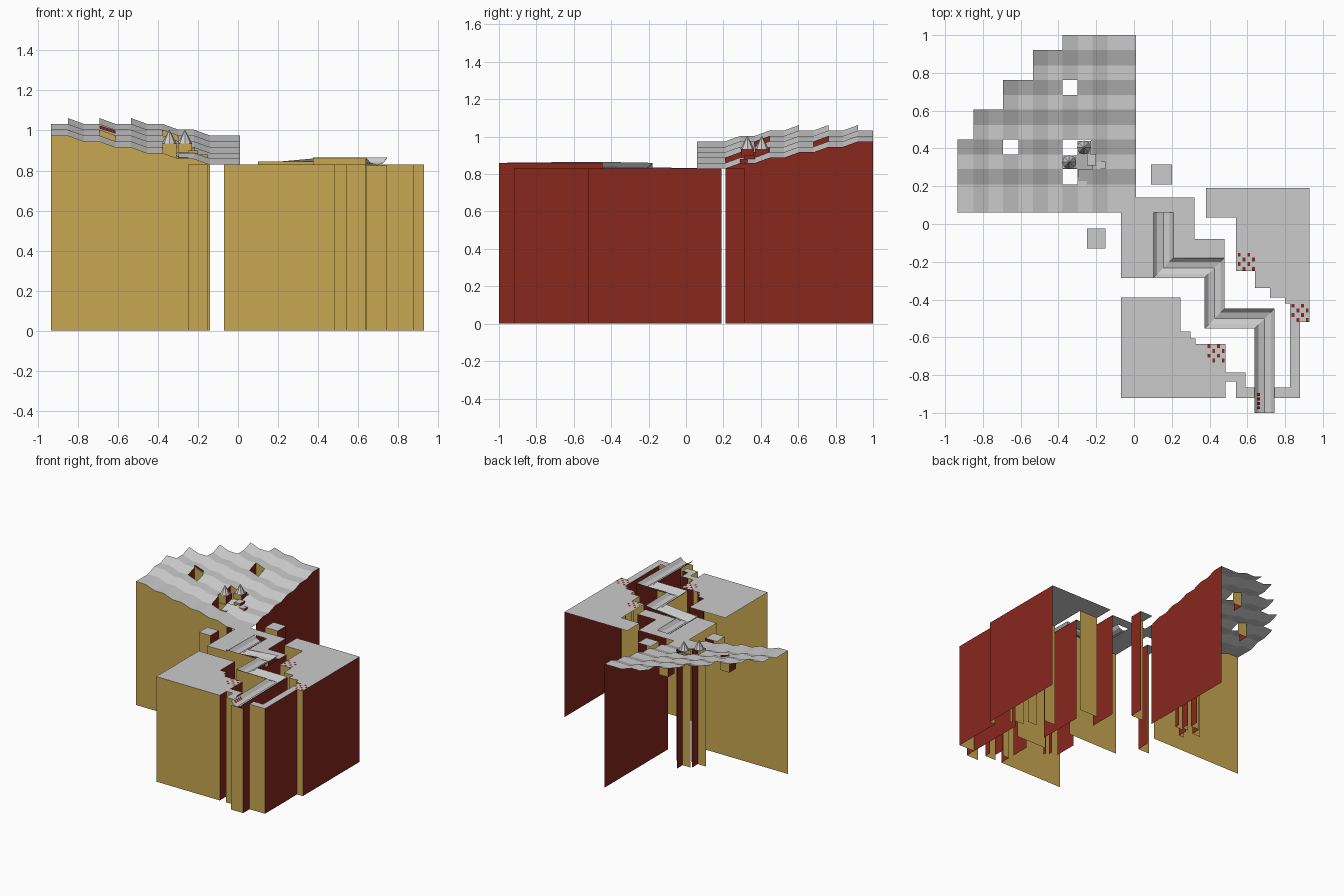
import bpy, bmesh
from mathutils import Vector

if "Cube" in bpy.data.objects:
    bpy.data.objects.remove(bpy.data.objects["Cube"])

G = 0.83  # general floor level


def mat(name, col):
    m = bpy.data.materials.new(name)
    m.diffuse_color = col
    m.use_nodes = True
    m.node_tree.nodes["Principled BSDF"].inputs["Base Color"].default_value = m.diffuse_color
    return m


YELLOW = mat("ochre", (0.58, 0.39, 0.085, 1))
RED = mat("brick", (0.25, 0.02, 0.012, 1))


def make(name, quads, material=None):
    if not quads:
        return None
    bm = bmesh.new()
    for q in quads:
        bm.faces.new([bm.verts.new(p) for p in q])
    bmesh.ops.remove_doubles(bm, verts=bm.verts, dist=1e-4)
    me = bpy.data.meshes.new(name)
    bm.to_mesh(me)
    bm.free()
    if material:
        me.materials.append(material)
    ob = bpy.data.objects.new(name, me)
    bpy.context.collection.objects.link(ob)
    return ob


def inside(r, x, y):
    return r[0] < x < r[2] and r[1] < y < r[3]


def terrace(name, rects, zf=lambda x, y: G, holes=(), xs=(), ys=(), skip_low=False):
    """Floor made of rectangles, with walls only on its front and right borders.
    A hole is (x0, y0, x1, y1, wall depth); depth 0 means no wall."""
    allr = list(rects) + list(holes)
    X = sorted({round(v, 4) for r in allr for v in (r[0], r[2])} | {round(v, 4) for v in xs})
    Y = sorted({round(v, 4) for r in allr for v in (r[1], r[3])} | {round(v, 4) for v in ys})

    def solid(x, y):
        return any(inside(r, x, y) for r in rects) and not any(inside(h, x, y) for h in holes)

    def base(x, y, z):
        for h in holes:
            if inside(h, x, y):
                return z - h[4]
        return z if skip_low and z <= G + 1e-3 else 0

    top, front, side = [], [], []

    def wall(out, p, q, nx, ny):
        a, b = Vector((*p, zf(*p))), Vector((*q, zf(*q)))
        lo = base(nx, ny, max(a.z, b.z))
        if max(a.z, b.z) - lo > 1e-3:
            out.append(((*p, lo), (*q, lo), b, a))

    for x0, x1 in zip(X, X[1:]):
        for y0, y1 in zip(Y, Y[1:]):
            cx, cy = (x0 + x1) / 2, (y0 + y1) / 2
            if not solid(cx, cy):
                continue
            top.append([(x, y, zf(x, y)) for x, y in ((x0, y0), (x1, y0), (x1, y1), (x0, y1))])
            if not solid(cx, y0 - .002):
                wall(front, (x0, y0), (x1, y0), cx, y0 - .002)
            if not solid(x1 + .002, cy):
                wall(side, (x1, y0), (x1, y1), x1 + .002, cy)
    make(name + "_floor", top)
    make(name + "_front_walls", front, YELLOW)
    make(name + "_side_walls", side, RED)


# Rippled hill: five soft steps rising to the back and to the left
STARTS = [.21 + .1575 * k for k in range(5)]
KNOTS = [v for s in STARTS for v in (s, s + .08)]


def rise(t):
    return sum(.029 * min(1, max(0, (t - s) / .08)) for s in STARTS)


def hill_z(x, y):
    return G + rise(y) + rise(.07 - x)


hill = [(-.935, .06, .01, .4475), (-.85, .4475, .01, .605), (-.6925, .605, .01, .7625),
        (-.535, .7625, .01, .92), (-.3775, .92, .01, 1.0)]
hill_holes = [(-.3775, .6825, -.30, .7625, .12), (-.6925, .3675, -.6125, .4475, .12),
              (-.3775, .29, -.22, .4475, .1), (-.3775, .21, -.2975, .29, .1)]
terrace("hill", hill, hill_z, hill_holes, [.07 - k for k in KNOTS], KNOTS, True)

# Red lips on the two hill pits
make("pit_lip_left", [[(-.6925, .445, 1.01), (-.6125, .445, .985),
                       (-.6125, .445, 1.0), (-.6925, .445, 1.025)]], RED)
make("pit_lip_back", [[(-.375, .6825, .955), (-.375, .7625, .985),
                       (-.375, .7625, 1.0), (-.375, .6825, .97)]], RED)

# Castle: courtyard, stairs and two roofed towers
make("castle_court", [[(-.3775, .29, .87), (-.22, .29, .87), (-.22, .4475, .91)]])
for i, (r, z) in enumerate([((-.30, .21, -.25, .29), .865), ((-.25, .31, -.20, .37), .90),
                            ((-.22, .29, -.15, .33), .88)]):
    terrace(f"castle_step_{i}", [r], lambda x, y, z=z: z)
for i, (x, y) in enumerate([(-.343, .328), (-.265, .405)]):
    terrace(f"tower_{i}", [(x - .035, y - .035, x + .035, y + .035)], lambda x, y: .935)
    bpy.ops.mesh.primitive_cone_add(vertices=8, radius1=.037, depth=.07, location=(x, y, .97))
    bpy.context.object.name = f"tower_roof_{i}"

# Flat islands
terrace("small_island_left", [(-.25, -.13, -.15, -.025)])
terrace("small_island_right", [(.09, .21, .20, .315)])
terrace("middle_deck",
        [(.01, -.285, .32, .14), (-.07, -.285, .01, .06), (.32, -.285, .48, -.08)],
        holes=[(.102, -.285, .208, .06, 0), (.208, -.285, .48, -.179, 0)])
terrace("right_island",
        [(.38, .035, .93, .19), (.54, -.25, .93, .035), (.64, -.34, .93, -.25),
         (.72, -.39, .93, -.34), (.80, -.42, .93, -.39), (.825, -.52, .93, -.42),
         (.825, -.92, .88, -.52), (.745, -.92, .825, -.865)])
terrace("left_island",
        [(-.07, -.92, .245, -.39), (.245, -.92, .30, -.57), (.30, -.92, .325, -.605),
         (.325, -.92, .485, -.635), (.485, -.835, .59, -.785), (.54, -.92, .59, -.835),
         (.59, -.92, .637, -.865)])

# Winding gutter track with mitred corners
PATH = [Vector(p) for p in [(.155, .06, .797), (.155, -.232, .80), (.427, -.232, .825),
                            (.427, -.50, .83), (.692, -.50, .83), (.692, -1.0, .825)]]
PROFILE = [(-.053, .035), (-.032, .011), (0, 0), (.032, .011), (.053, .035)]


def normal(a, b):
    d = (b - a)
    d.z = 0
    d.normalize()
    return Vector((-d.y, d.x, 0))


rings = []
for i, p in enumerate(PATH):
    ns = []
    if i > 0:
        ns.append(normal(PATH[i - 1], p))
    if i < len(PATH) - 1:
        ns.append(normal(p, PATH[i + 1]))
    n = sum(ns, Vector())
    rings.append([p + n * -o + Vector((0, 0, h)) for o, h in PROFILE])
make("gutter_track", [(r[j + 1], r[j], s[j], s[j + 1])
                      for r, s in zip(rings, rings[1:]) for j in range(4)])

# Walls below the track
make("track_front_walls", [[(a, y, 0), (b, y, 0), (b, y, z), (a, y, z)] for a, b, y, z in
                           [(.10, .374, -.285, .845), (.374, .639, -.553, .863),
                            (.639, .745, -1.0, .825)]], YELLOW)
make("track_side_walls", [[(x, a, 0), (x, b, 0), (x, b, z), (x, a, z)] for a, b, x, z in
                          [(-.447, -.08, .48, .83), (-1.0, -.447, .745, .86)]], RED)

# Chequered target patches and the finish strip
for i, (x0, y0) in enumerate([(.545, -.25), (.83, -.52), (.385, -.735)]):
    s = .025
    make(f"target_patch_{i}",
         [[(x0 + (c + u) * s, y0 + (r + v) * s, G + .002)
           for u, v in ((.2, .1), (.8, .1), (.8, .9), (.2, .9))]
          for c in range(4) for r in range(4) if (c + r) % 2], RED)
make("finish_strip", [[(.65, y, .857), (.668, y, .839), (.668, y + .015, .839), (.65, y + .015, .857)]
                      for y in (-.98, -.957, -.934, -.911)], RED)
